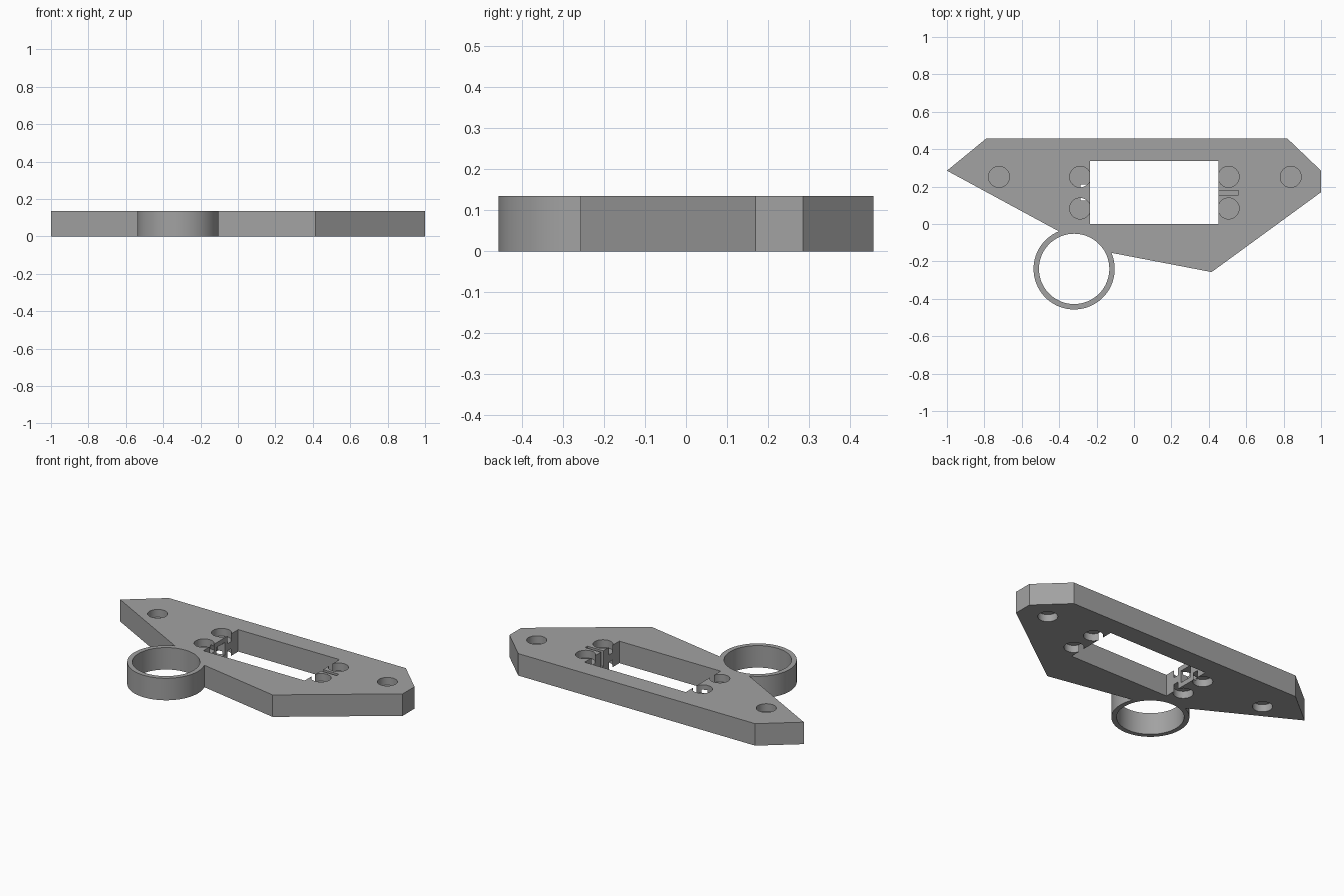
import bpy
import bmesh
import math

if "Cube" in bpy.data.objects:
    bpy.data.objects.remove(bpy.data.objects["Cube"])

H = 0.135          # plate thickness
RING = (-0.32, -0.24)


def prism(name, points, z0, z1):
    """Extrude a flat outline between two heights."""
    bm = bmesh.new()
    face = bm.faces.new([bm.verts.new((x, y, z0)) for x, y in points])
    ext = bmesh.ops.extrude_face_region(bm, geom=[face])
    for v in ext["geom"]:
        if isinstance(v, bmesh.types.BMVert):
            v.co.z = z1
    bmesh.ops.recalc_face_normals(bm, faces=bm.faces)
    mesh = bpy.data.meshes.new(name)
    bm.to_mesh(mesh)
    bm.free()
    obj = bpy.data.objects.new(name, mesh)
    bpy.context.collection.objects.link(obj)
    return obj


def disc(name, x, y, r, z0, z1, n=48):
    pts = [(x + r * math.cos(2 * math.pi * i / n),
            y + r * math.sin(2 * math.pi * i / n)) for i in range(n)]
    return prism(name, pts, z0, z1)


def box(name, x0, x1, y0, y1, z0, z1):
    return prism(name, [(x0, y0), (x1, y0), (x1, y1), (x0, y1)], z0, z1)


def combine(target, other, operation):
    """Apply a boolean and remove the helper."""
    mod = target.modifiers.new(operation.lower(), 'BOOLEAN')
    mod.operation = operation
    mod.solver = 'EXACT'
    mod.object = other
    bpy.context.view_layer.objects.active = target
    bpy.ops.object.modifier_apply(modifier=mod.name)
    bpy.data.objects.remove(other)


# Angular plate outline, running into the ring at its lower left
plate = prism("mounting_plate", [
    (-1.0, 0.285), (-0.33, -0.078), (-0.2, -0.139), (0.415, -0.257),
    (1.0, 0.17), (1.0, 0.285), (0.82, 0.457), (-0.79, 0.457)], 0, H)

# Ring holder
combine(plate, disc("ring_outer", *RING, 0.217, 0, H, 96), 'UNION')
combine(plate, disc("ring_bore", *RING, 0.188, -0.1, H + 0.1, 96), 'DIFFERENCE')

# Rectangular window
combine(plate, box("window", -0.235, 0.453, 0.0, 0.338, -0.1, H + 0.1), 'DIFFERENCE')

# Round pockets sunk from above and below, leaving a thin web between them
holes = [(-0.722, 0.252), (0.838, 0.252)]
holes += [(x, y) for x in (-0.288, 0.506) for y in (0.252, 0.083)]
for x, y in holes:
    combine(plate, disc("top_pocket", x, y, 0.056, 0.088, H + 0.1), 'DIFFERENCE')
    combine(plate, disc("bottom_pocket", x, y, 0.056, -0.1, 0.045), 'DIFFERENCE')

# Narrow slot beside the window, and a hidden recess at the other end
combine(plate, box("slot", 0.44, 0.56, 0.156, 0.178, 0.04, H + 0.1), 'DIFFERENCE')
combine(plate, box("recess", -0.285, -0.22, 0.125, 0.21, 0.03, 0.105), 'DIFFERENCE')

# Single grey finish
grey = bpy.data.materials.new("grey")
grey.diffuse_color = (0.36, 0.36, 0.36, 1)
grey.use_nodes = True
grey.node_tree.nodes["Principled BSDF"].inputs["Base Color"].default_value = grey.diffuse_color
plate.data.materials.clear()
plate.data.materials.append(grey)
for p in plate.data.polygons:
    p.material_index = 0

bpy.ops.object.select_all(action='DESELECT')
plate.select_set(True)
bpy.context.view_layer.objects.active = plate
bpy.ops.object.shade_smooth_by_angle(angle=math.radians(30))
